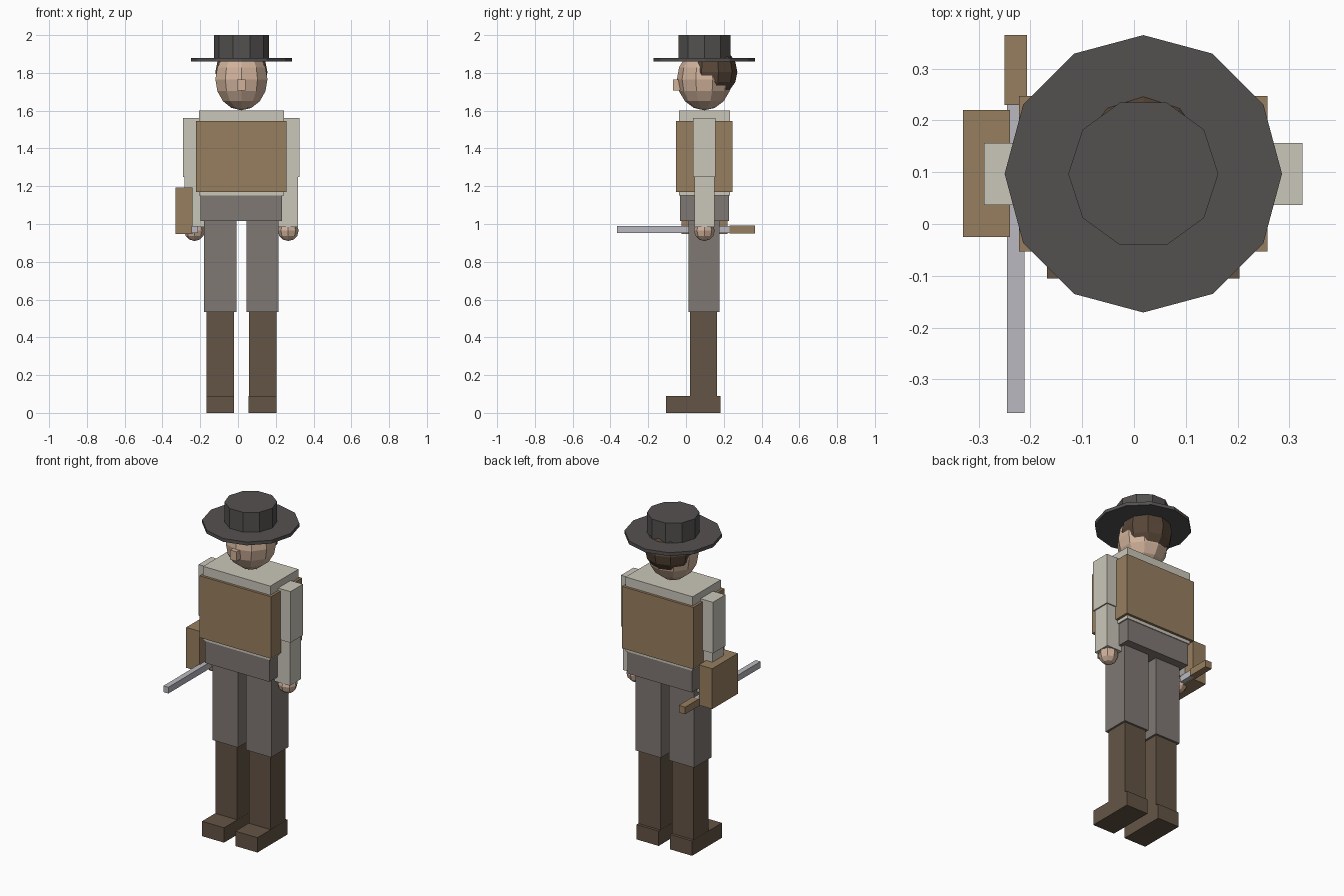
import bpy
import bmesh
from mathutils import Matrix, Vector

if "Cube" in bpy.data.objects:
    bpy.data.objects.remove(bpy.data.objects["Cube"], do_unlink=True)

CX, CY = 0.018, 0.097  # centre line of the body


def material(name, srgb):
    lin = [((c / 255 + 0.055) / 1.055) ** 2.4 for c in srgb]
    m = bpy.data.materials.new(name)
    m.use_nodes = True
    m.diffuse_color = (*lin, 1)
    bsdf = next(n for n in m.node_tree.nodes if n.type == 'BSDF_PRINCIPLED')
    bsdf.inputs["Base Color"].default_value = (*lin, 1)
    return m


SHIRT = material("cream cloth", (202, 198, 186))
LEATHER = material("tan leather", (151, 126, 95))
TROUSER = material("grey cloth", (128, 120, 116))
BOOT = material("dark brown leather", (100, 84, 69))
FELT = material("charcoal felt", (84, 81, 80))
SKIN = material("skin", (208, 178, 155))
HAIR = material("brown hair", (88, 70, 56))
STEEL = material("pale steel", (185, 185, 192))


def finish(name, bm, mat):
    me = bpy.data.meshes.new(name)
    bmesh.ops.recalc_face_normals(bm, faces=bm.faces)
    bm.to_mesh(me)
    bm.free()
    me.materials.append(mat)
    ob = bpy.data.objects.new(name, me)
    bpy.context.collection.objects.link(ob)
    return ob


def box(name, x, y, z, mat):
    """Box spanning the (low, high) pairs x, y, z."""
    bm = bmesh.new()
    spans = (x, y, z)
    mid = Vector([(a + b) / 2 for a, b in spans])
    size = Vector([b - a for a, b in spans])
    bmesh.ops.create_cube(bm, size=1, matrix=Matrix.Translation(mid) @ Matrix.Diagonal((*size, 1)))
    return finish(name, bm, mat)


def ball(name, centre, radii, segs, rings, mat):
    bm = bmesh.new()
    bmesh.ops.create_uvsphere(bm, u_segments=segs, v_segments=rings, radius=1,
                              matrix=Matrix.Translation(centre) @ Matrix.Diagonal((*radii, 1)))
    return finish(name, bm, mat)


def disc(name, sides, radius, low, high, mat):
    """Upright prism on the centre line with one corner facing the back."""
    bm = bmesh.new()
    place = Matrix.Translation((CX, CY, (low + high) / 2)) @ Matrix.Rotation(1.5707963, 4, 'Z')
    bmesh.ops.create_cone(bm, cap_ends=True, segments=sides, radius1=radius, radius2=radius,
                          depth=high - low, matrix=place)
    return finish(name, bm, mat)


def around(c, half):
    return (c - half, c + half)


# Torso
box("shirt", around(CX, 0.225), around(CY, 0.135), (1.15, 1.6), SHIRT)
box("vest", around(CX, 0.24), around(CY, 0.15), (1.17, 1.545), LEATHER)
box("hips", around(CX, 0.216), around(CY, 0.13), (1.015, 1.15), TROUSER)

# Limbs, one set for each side
for side, s in (("left", 1), ("right", -1)):
    leg, arm = CX + s * 0.112, CX + s * 0.248
    box(side + "_thigh", around(leg, 0.085), (0.012, 0.177), (0.535, 1.015), TROUSER)
    box(side + "_shin", around(leg, 0.073), (0.022, 0.165), (0.0, 0.535), BOOT)
    box(side + "_boot", around(leg, 0.074), (-0.105, 0.182), (0.0, 0.09), BOOT)
    box(side + "_upper_arm", around(arm, 0.06), around(CY, 0.06), (1.25, 1.56), SHIRT)
    box(side + "_forearm", around(arm, 0.052), around(CY, 0.053), (0.985, 1.25), SHIRT)
    ball(side + "_hand", (arm, CY, 0.965), (0.055, 0.055, 0.055), 8, 6, SKIN)

# Head
ball("head", (CX, CY, 1.766), (0.145, 0.145, 0.164), 10, 8, SKIN)
ball("hair", (CX, CY + 0.03, 1.805), (0.145, 0.145, 0.14), 10, 8, HAIR)
box("nose", around(CX, 0.022), (-0.07, -0.025), (1.708, 1.766), SKIN)

# Hat
disc("hat_brim", 12, 0.268, 1.86, 1.88, FELT)
disc("hat_crown", 10, 0.145, 1.88, 2.0, FELT)

# Gear on the right side
box("satchel", (-0.33, -0.24), (-0.025, 0.22), (0.947, 1.192), LEATHER)
box("blade", (-0.245, -0.212), (-0.365, 0.23), (0.952, 0.99), STEEL)
box("grip", (-0.25, -0.207), (0.23, 0.365), (0.95, 0.993), LEATHER)
